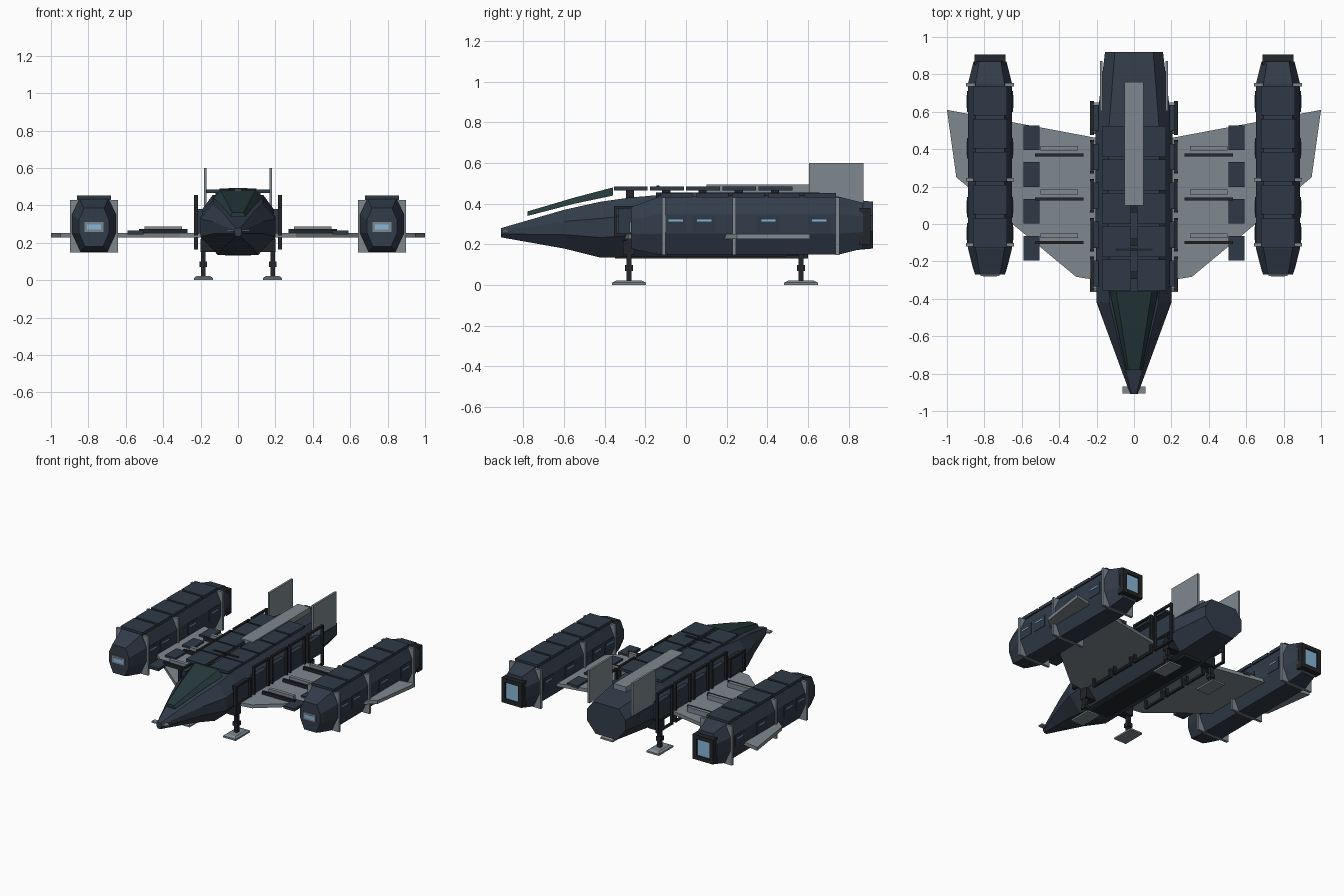
import bpy, bmesh

if "Cube" in bpy.data.objects:
    bpy.data.objects.remove(bpy.data.objects["Cube"])

def mat(name, c):
    m = bpy.data.materials.new(name)
    m.diffuse_color = (*c, 1)
    m.use_nodes = True
    m.node_tree.nodes["Principled BSDF"].inputs["Base Color"].default_value = m.diffuse_color
    return m

HULL = mat("hull_blue", (0.032, 0.046, 0.068))
PLATE = mat("plate_blue", (0.028, 0.042, 0.062))
DARK = mat("dark_metal", (0.016, 0.019, 0.024))
GREY = mat("light_grey", (0.21, 0.25, 0.28))
GLASS = mat("canopy_glass", (0.02, 0.042, 0.045))
GLOW = mat("glow_blue", (0.25, 0.47, 0.68))

def finish(name, bm, m):
    bmesh.ops.recalc_face_normals(bm, faces=bm.faces[:])
    me = bpy.data.meshes.new(name)
    bm.to_mesh(me)
    bm.free()
    me.materials.append(m)
    ob = bpy.data.objects.new(name, me)
    bpy.context.collection.objects.link(ob)
    return ob

def loft(name, rings, m):
    """Skin a list of equal-length point rings and cap both ends."""
    bm = bmesh.new()
    vs = [[bm.verts.new(p) for p in r] for r in rings]
    n = len(vs[0])
    for a, b in zip(vs, vs[1:]):
        for i in range(n):
            bm.faces.new((a[i], a[(i + 1) % n], b[(i + 1) % n], b[i]))
    bm.faces.new(vs[0])
    bm.faces.new(vs[-1])
    return finish(name, bm, m)

def box(name, x, y, z, m):
    """Box given by (min, max) on each axis."""
    def rect(zz):
        return [(x[0], y[0], zz), (x[1], y[0], zz), (x[1], y[1], zz), (x[0], y[1], zz)]
    return loft(name, [rect(z[0]), rect(z[1])], m)

def octagon(cx, y, hw, zb, zt, tw, bw):
    """Eight-sided section: tw/bw are the top and bottom flat widths as a share of hw."""
    h = zt - zb
    lo, hi = zb + 0.36 * h, zb + 0.70 * h
    return [(cx + px, y, pz) for px, pz in (
        (-bw * hw, zb), (bw * hw, zb), (hw, lo), (hw, hi),
        (tw * hw, zt), (-tw * hw, zt), (-hw, hi), (-hw, lo))]

# Fuselage
loft("fuselage", [octagon(0, *s, 0.66, 0.54) for s in (
    (-0.91, 0.02, 0.235, 0.28), (-0.60, 0.134, 0.18, 0.37), (-0.42, 0.2, 0.135, 0.41),
    (-0.28, 0.202, 0.138, 0.43), (0.0, 0.205, 0.14, 0.455), (0.5, 0.205, 0.142, 0.455),
    (0.92, 0.155, 0.18, 0.41))], HULL)

# Canopy: raised strip over the nose
def canopy_ring(y, top, bottom, z, t):
    return [(-bottom, y, z - t), (bottom, y, z - t), (top, y, z), (-top, y, z)]
loft("canopy", [canopy_ring(-0.78, 0.03, 0.04, 0.362, 0.022), canopy_ring(-0.55, 0.065, 0.09, 0.43, 0.03),
                canopy_ring(-0.36, 0.095, 0.13, 0.48, 0.04)], GLASS)

# Roof plates in two columns, spine bar and marker
for i in range(5):
    y0 = -0.355 + i * 0.178
    for s in (-1, 1):
        box("roof_plate", sorted((s * 0.017, s * 0.172)), (y0, y0 + 0.166), (0.466, 0.485), PLATE)
    box("roof_strut", (-0.12, 0.12), (y0 + 0.06, y0 + 0.1), (0.42, 0.468), DARK)
box("spine_bar", (-0.05, 0.05), (0.1, 0.76), (0.455, 0.494), GREY)
box("roof_marker", (-0.1, 0.1), (-0.145, -0.13), (0.484, 0.49), DARK)
box("belly_plate", (-0.07, 0.07), (-0.35, 0.6), (0.132, 0.15), DARK)

WING = [(0.15, -0.305), (0.2, -0.3), (0.31, -0.282), (0.65, 0.0), (0.89, 0.2),
        (0.95, 0.25), (1.0, 0.61), (0.2, 0.46), (0.15, 0.46)]

for s in (-1, 1):
    def sbox(name, x, y, z, m):
        return box(name, sorted((s * x[0], s * x[1])), y, z, m)

    # Tail fin and nose vane
    sbox("tail_fin", (0.168, 0.183), (0.605, 0.872), (0.36, 0.6), GREY)
    sbox("nose_vane", (0.015, 0.062), (-0.905, -0.87), (0.262, 0.272), GREY)

    # Wing with rails, slats and boxes
    loft("wing", [[(s * x, y, z) for x, y in WING] for z in (0.227, 0.252)], GREY)
    for y in (-0.1, 0.134, 0.368):
        sbox("wing_rail", (0.27, 0.53), (y - 0.008, y + 0.008), (0.25, 0.275), DARK)
        sbox("wing_slat", (0.3, 0.5), (y + 0.025, y + 0.05), (0.25, 0.287), GREY)
    for i in range(4):
        y = -0.195 + i * 0.24 * 0.82
        sbox("wing_box", (0.505, 0.59), (y, y + 0.132), (0.245, 0.265), PLATE)

    # Side frames and panels along the fuselage
    for i in range(5):
        y0, y1 = -0.355 + i * 0.208, -0.175 + i * 0.208
        z0, z1 = (0.165, 0.455) if i else (0.24, 0.39)
        sbox("side_panel", (0.19, 0.222), (y0 + 0.02, y1 - 0.02), (0.25, 0.38), PLATE)
        for a in (y0, y1 - 0.014):
            sbox("frame_post", (0.214, 0.234), (a, a + 0.014), (z0, z1), DARK)
        for z in (z0, z1 - 0.014):
            sbox("frame_bar", (0.216, 0.232), (y0, y1), (z, z + 0.014), DARK)

    # Landing legs
    for y in (-0.28, 0.565):
        sbox("leg_strut", (0.173, 0.198), (y - 0.013, y + 0.013), (0.02, 0.25), DARK)
        sbox("leg_collar", (0.167, 0.205), (y - 0.02, y + 0.02), (0.07, 0.1), DARK)
        sbox("leg_mount", (0.11, 0.2), (y - 0.03, y + 0.03), (0.15, 0.22), DARK)
        loft("foot", [[(s * 0.185 + px * w, y + py * l, z) for px, py in ((-1, -1), (1, -1), (1, 1), (-1, 1))]
                      for z, w, l in ((0, 0.05, 0.084), (0.012, 0.05, 0.084), (0.022, 0.036, 0.062))], GREY)

    # Engine nacelle
    cx = 0.77
    loft("nacelle", [octagon(s * cx, *r, 0.66, 0.6) for r in (
        (-0.27, 0.08, 0.18, 0.385), (-0.24, 0.09, 0.172, 0.395), (-0.13, 0.118, 0.15, 0.435),
        (0.75, 0.118, 0.15, 0.435), (0.87, 0.088, 0.18, 0.405))], HULL)
    for y in (-0.11, 0.237, 0.745):
        sbox("nacelle_ring", (cx - 0.128, cx + 0.128), (y - 0.009, y + 0.009), (0.147, 0.43), GREY)
    for i in range(5):
        y = -0.125 + i * 0.176
        sbox("nacelle_plate", (cx - 0.09, cx + 0.09), (y, y + 0.158), (0.43, 0.452), PLATE)

    # Nacelle side panels with glowing slits
    for y in (-0.05, 0.09, 0.405, 0.655):
        for d in (-1, 1):
            xs = sorted((cx + d * 0.11, cx + d * 0.122))
            sbox("nacelle_side_panel", xs, (y - 0.055, y + 0.055), (0.26, 0.345), PLATE)
            xg = sorted((cx + d * 0.115, cx + d * 0.125))
            sbox("nacelle_slit", xg, (y - 0.035, y + 0.035), (0.314, 0.322), GLOW)

    # Front intake and rear exhaust
    sbox("intake_frame", (cx - 0.05, cx + 0.05), (-0.277, -0.26), (0.258, 0.31), GREY)
    sbox("intake_glow", (cx - 0.038, cx + 0.038), (-0.28, -0.27), (0.27, 0.298), GLOW)
    sbox("exhaust_glow", (cx - 0.055, cx + 0.055), (0.86, 0.895), (0.23, 0.35), GLOW)
    for a in (-0.082, 0.052):
        sbox("exhaust_side", (cx + a, cx + a + 0.03), (0.85, 0.906), (0.2, 0.38), DARK)
    for z in (0.2, 0.35):
        sbox("exhaust_lip", (cx - 0.082, cx + 0.082), (0.85, 0.906), (z, z + 0.03), DARK)
